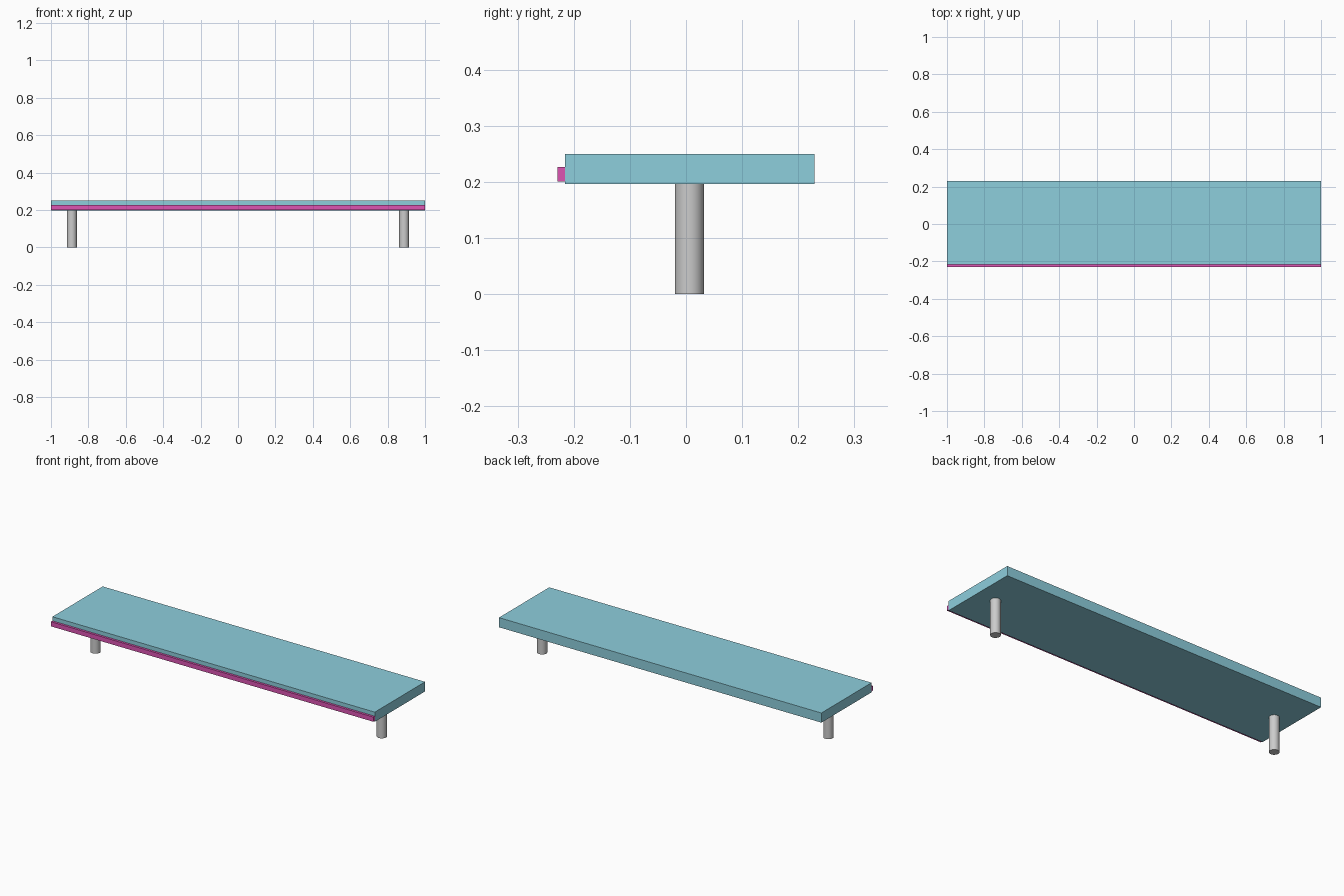
import bpy, math

if "Cube" in bpy.data.objects:
    bpy.data.objects.remove(bpy.data.objects["Cube"])


def material(name, color):
    m = bpy.data.materials.new(name)
    m.diffuse_color = (*color, 1)
    m.use_nodes = True
    m.node_tree.nodes["Principled BSDF"].inputs["Base Color"].default_value = m.diffuse_color
    return m


def box(name, x, y, z, mat):
    """Box spanning the (min, max) ranges on each axis."""
    center = [(a + b) / 2 for a, b in (x, y, z)]
    bpy.ops.mesh.primitive_cube_add(size=1, location=center)
    o = bpy.context.object
    o.name = name
    o.scale = [b - a for a, b in (x, y, z)]
    bpy.ops.object.transform_apply(location=False, rotation=False, scale=True)
    o.data.materials.append(mat)
    return o


blue = material("pale_blue", (0.27, 0.62, 0.72))
pink = material("magenta", (0.72, 0.09, 0.45))

# Shelf slab and the trim strip along its front edge
box("shelf_board", (-1, 1), (-0.216, 0.229), (0.196, 0.25), blue)
box("front_trim", (-1, 1), (-0.229, -0.216), (0.201, 0.227), pink)

# Round legs, one near each end
for side, x in (("left", -0.888), ("right", 0.888)):
    bpy.ops.mesh.primitive_cylinder_add(
        vertices=32, radius=0.026, depth=0.196, location=(x, 0.006, 0.098))
    leg = bpy.context.object
    leg.name = side + "_leg"
    bpy.ops.object.shade_smooth_by_angle(angle=math.radians(40))
